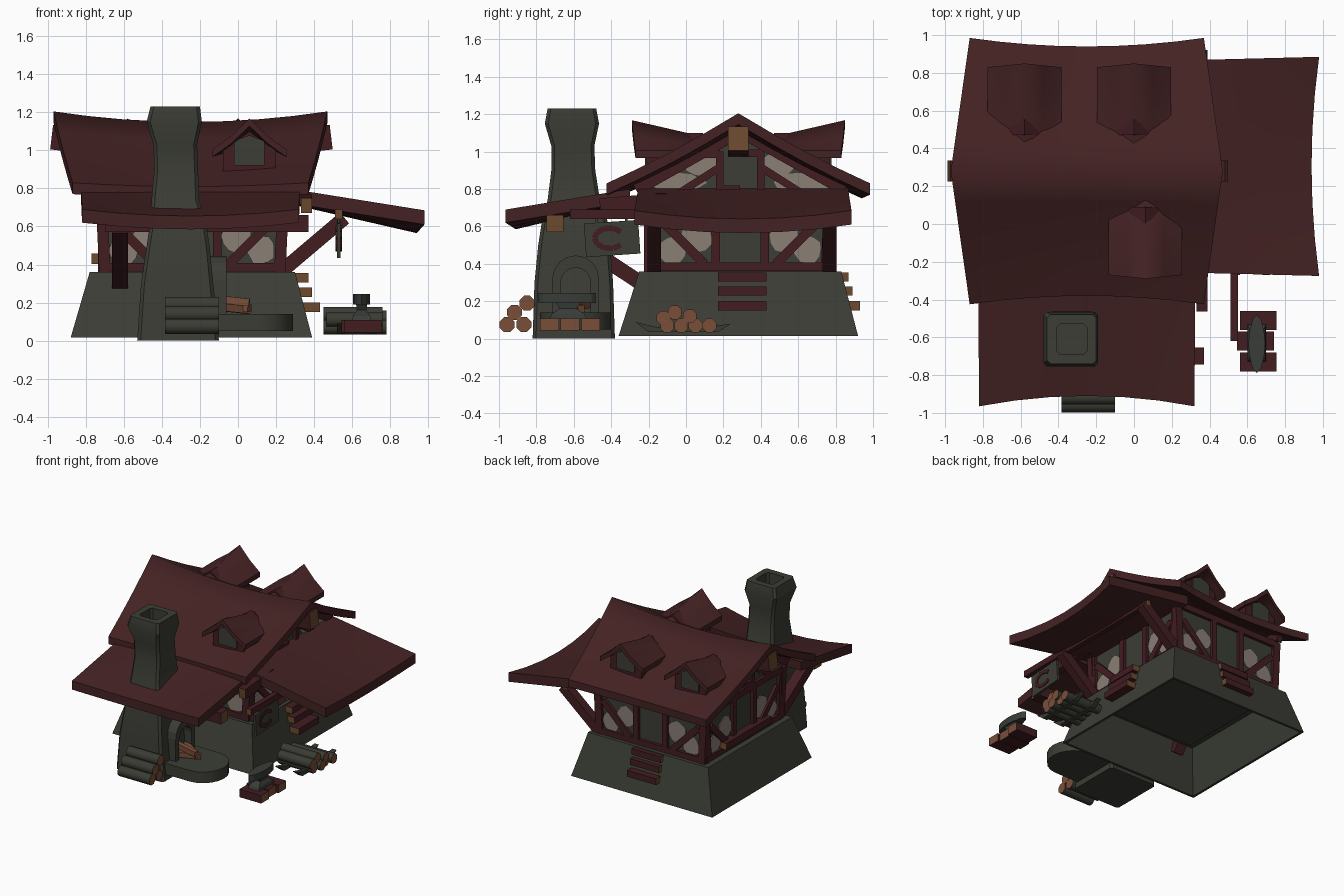
import bpy, bmesh, math, random
from mathutils import Vector as V

if "Cube" in bpy.data.objects:
    bpy.data.objects.remove(bpy.data.objects["Cube"])
random.seed(4)

def mat(name, r, g, b):
    m = bpy.data.materials.new(name)
    m.diffuse_color = [((c / 255 + .055) / 1.055) ** 2.4 for c in (r, g, b)] + [1]
    m.use_nodes = True
    m.node_tree.nodes["Principled BSDF"].inputs["Base Color"].default_value = m.diffuse_color
    return m
ROOF = mat("roof_red", 68, 34, 35)
TIMBER = mat("dark_timber", 66, 29, 33)
STONE = mat("grey_stone", 59, 61, 53)
PLASTER = mat("pale_plaster", 138, 126, 117)
TAN = mat("cut_wood", 108, 74, 46)
LOGEND = mat("log_end", 122, 78, 57)
BARK = mat("bark", 58, 59, 51)
IRON = mat("iron", 56, 60, 56)

def finish(name, bm, m, end=None, angle=None):
    bmesh.ops.recalc_face_normals(bm, faces=bm.faces)
    if angle:
        for f in bm.faces:
            f.smooth = True
        for e in bm.edges:
            e.smooth = e.calc_face_angle(3) < math.radians(angle)
    me = bpy.data.meshes.new(name)
    bm.to_mesh(me)
    me.materials.append(m)
    if end:
        me.materials.append(end)
    bpy.context.collection.objects.link(bpy.data.objects.new(name, me))

def loft(name, rings, m, end=None, angle=None):
    """Skin a stack of equal rings; both caps can take a second colour."""
    bm = bmesh.new()
    rs = [[bm.verts.new(p) for p in r] for r in rings]
    n = len(rs[0])
    for a, b in zip(rs, rs[1:]):
        for i in range(n):
            bm.faces.new((a[i], a[(i + 1) % n], b[(i + 1) % n], b[i]))
    for r in (rs[0], rs[-1]):
        bm.faces.new(r).material_index = 1 if end else 0
    finish(name, bm, m, end, angle)

def prism(name, pts, vec, m, end=None, angle=None):
    loft(name, [[V(p) for p in pts], [V(p) + V(vec) for p in pts]], m, end, angle)

def beam(name, p, q, w, h, m=TIMBER, end=None, hint=(0, 0, 1)):
    """Box from p to q, h thick along the hint direction and w wide across it."""
    p, q = V(p), V(q)
    s = (q - p).cross(V(hint)).normalized()
    n = s.cross(q - p).normalized()
    prism(name, [p + s * w / 2 * a + n * h / 2 * b for a, b in ((-1, -1), (1, -1), (1, 1), (-1, 1))], q - p, m, end)

def slab(name, f, nu, nv, th):
    """Curved roof sheet f(u, v) with a vertical thickness, smooth on top and flat on the rim."""
    bm = bmesh.new()
    g = [[[bm.verts.new(V(f(i / nu, j / nv)) - V((0, 0, k * th))) for j in range(nv + 1)]
          for i in range(nu + 1)] for k in (0, 1)]
    for k in g:
        for i in range(nu):
            for j in range(nv):
                bm.faces.new((k[i][j], k[i + 1][j], k[i + 1][j + 1], k[i][j + 1])).smooth = True
    rim = [(i, 0) for i in range(nu)] + [(nu, j) for j in range(nv)] + \
          [(i, nv) for i in range(nu, 0, -1)] + [(0, j) for j in range(nv, 0, -1)]
    for (a, b), (c, d) in zip(rim, rim[1:] + rim[:1]):
        bm.faces.new((g[0][a][b], g[0][c][d], g[1][c][d], g[1][a][b]))
    finish(name, bm, ROOF)

def rect(z, x0, x1, y0, y1, c=0.0):
    """Rectangle ring at height z, corners chamfered when c > 0."""
    if not c:
        return [(x0, y0, z), (x1, y0, z), (x1, y1, z), (x0, y1, z)]
    return [(x0 + c, y0, z), (x1 - c, y0, z), (x1, y0 + c, z), (x1, y1 - c, z),
            (x1 - c, y1, z), (x0 + c, y1, z), (x0, y1 - c, z), (x0, y0 + c, z)]

def lerp(a, b, t):
    return a + (b - a) * t

# stone base, hollow underneath, and house walls with gables
loft("stone_base", [rect(.34, -.76, .28, -.23, .81), rect(.015, -.86, .37, -.34, .9),
                    rect(.015, -.88, .39, -.36, .92), rect(.36, -.78, .3, -.25, .83)], STONE)
prism("house_walls", [(-.71, -.2, .33), (-.71, .78, .33), (-.71, .78, .8), (-.71, .29, 1.09),
                      (-.71, -.2, .8)], (.94, 0, 0), STONE)

# half timbering, in wall coordinates (side, s along, z up)
OUT = {"right": (1, 0, 0), "left": (-1, 0, 0), "front": (0, -1, 0), "back": (0, 1, 0)}
def on(side, s, z):
    return {"right": (.23, .29 + s, z), "left": (-.71, .29 + s, z),
            "front": (-.24 + s, -.2, z), "back": (-.24 + s, .78, z)}[side]
def timber(side, s0, z0, s1, z1, w=.045):
    beam(side + "_wall_timber", on(side, s0, z0), on(side, s1, z1), w, .05, hint=OUT[side])
def patch(side, s, z, a, b):
    pts = []
    for i in range(12):
        t, r = i * math.tau / 12, random.uniform(.9, 1.12)
        pts.append(on(side, s + a * r * math.cos(t), z + b * r * math.sin(t)))
    prism(side + "_plaster", pts, V(OUT[side]) * .008, PLASTER)
for side in OUT:
    timber(side, -.48, .385, .48, .385)
    timber(side, -.48, .76, .48, .76, .05)
    for k in (-1, 1):
        timber(side, k * .46, .36, k * .48, .78, .06)
        timber(side, k * .13, .38, k * .13, .76)
        timber(side, k * .43, .64, k * .19, .4, .05)
        patch(side, k * .36, .475, .075, .075)
        patch(side, k * .23, .55, .08, .085)
        if side in ("right", "left"):
            timber(side, k * .11, .77, k * .11, 1.0, .04)
            timber(side, k * .56, .8, 0, 1.115, .075)
            timber(side, k * .34, .77, k * .12, .91, .04)
            timber(side, 0, .99 if k > 0 else .8, k * .12, .99 if k > 0 else .8, .04)
            patch(side, k * .34, .835, .15, .05)
            patch(side, k * .2, .93, .1, .065)

# main roof, sagging in the middle
def main_roof(u, v):
    t, b = 2 * u - 1, 2 * v - 1
    a = abs(b)
    return (-.25 + t * (.72 - .1 * a), .28 + b * (.66 + .045 * t * t),
            lerp(1.15 + .055 * t * t, .81 + .02 * t * t, a) - .015 * math.sin(math.pi * a))
slab("main_roof", main_roof, 8, 8, .06)
def lean_to(u, v):
    t = 2 * u - 1
    return (-.25 + t * (.575 - .005 * v), lerp(-.3, -.91 - .055 * t * t, v), lerp(.8, .655 + .035 * t * t, v))
slab("forge_roof", lean_to, 6, 3, .07)
def porch(u, v):
    t = 2 * u - 1
    return (lerp(.2, .94 + .04 * t * t, v), .305 + t * (.56 + .02 * v), lerp(.81, .64 + .045 * t * t, v))
slab("porch_roof", porch, 6, 3, .075)

# dormers: one in front, two behind (mirrored about the ridge)
for cx, k in ((.06, -1), (-.58, 1), (0, 1)):
    def dormer(u, v):
        b = 2 * v - 1
        a = abs(b)
        return (cx + .195 * b, .28 + k * lerp(.57 - .02 * a, .1, u),
                lerp(lerp(1.168, 1.06, u), 1.005, a) - .012 * math.sin(math.pi * a))
    slab("dormer_roof", dormer, 3, 4, .04)
    y = .28 + k * .49
    prism("dormer_body", [(cx - .14, y, .85), (cx + .14, y, .85), (cx + .14, y, 1.0),
                          (cx, y, 1.1), (cx - .14, y, 1.0)], (0, -k * .3, 0), TIMBER)
    prism("dormer_window", [(cx - .08, y, .92), (cx + .08, y, .92), (cx + .08, y, 1.05),
                            (cx, y, 1.08), (cx - .08, y, 1.05)], (0, k * .009, 0), STONE)

# ridge beam ends, lean-to and porch supports
for k in (-1, 1):
    beam("ridge_beam_end", (-.245 + k * .4, .28, 1.03), (-.245 + k * .735, .28, 1.07), .11, .13, TIMBER, TAN)
beam("forge_roof_beam", (-.7, -.7, .615), (.37, -.7, .615), .09, .09, TIMBER, TAN)
beam("forge_side_beam", (.36, -.46, .71), (.36, -.1, .74), .06, .08, TIMBER, TAN)
beam("forge_brace", (-.62, -.2, .27), (-.62, -.7, .6), .085, .08)
for y in (-.17, .765):
    beam("porch_brace", (.2, y, .34), (.56, y, .645), .07, .075, TIMBER, TAN)
beam("porch_purlin", (.53, -.62, .665), (.53, .8, .665), .04, .05, TIMBER, TAN)

# steps on the right and back, sill on the left
for x, z in ((.37, .33), (.39, .255), (.43, .175)):
    beam("right_step", (x - .06, .17, z), (x - .06, .43, z), .12, .05, TIMBER, TAN)
    beam("back_step", (-.38, x + .44, z), (-.12, x + .44, z), .12, .05, TIMBER, TAN)
beam("left_sill", (-.735, 0, .43), (-.735, .58, .43), .07, .055, TIMBER, TAN)

# forge and chimney in one stack, with an open flue
loft("forge_chimney", [rect(*r, .018) for r in (
    (0, -.53, -.1, -.82, -.38), (.3, -.51, -.13, -.81, -.39), (.5, -.48, -.15, -.79, -.405), (.63, -.46, -.17, -.77, -.42),
    (.74, -.455, -.205, -.74, -.46), (.9, -.44, -.21, -.72, -.485), (1.03, -.445, -.215, -.72, -.49),
    (1.15, -.48, -.19, -.755, -.465), (1.23, -.46, -.2, -.74, -.48), (1.23, -.41, -.25, -.69, -.53),
    (1.1, -.41, -.25, -.69, -.53))], STONE, None, 30)
# arched fire mouth
def arch(r, z1):
    top = [(-.59 - r * math.cos(math.pi * i / 8), z1 + r * math.sin(math.pi * i / 8)) for i in range(9)]
    return [(-.59 - r, .08)] + top + [(-.59 + r, .08)]
prism("fire_arch", [(-.17, y, z) for y, z in arch(.125, .32) + arch(.08, .3)[::-1]], (.11, 0, 0), STONE)
# round-ended hearth with firewood
disc = [(.11 + .18 * math.sin(math.pi * i / 10), -.59 - .19 * math.cos(math.pi * i / 10), .05) for i in range(11)]
prism("hearth", [(-.2, -.78, .05)] + disc + [(-.2, -.4, .05)], (0, 0, .09), STONE, None, 30)
for y0, y1, z in ((-.68, -.56, .16), (-.5, -.6, .17), (-.6, -.62, .2)):
    beam("firewood", (-.13, y0, z + .02), (.06, y1, z), .04, .04, LOGEND)

# log piles
def log(x0, x1, y, z, r=.043):
    prism("log", [(x0, y + r * math.cos(math.pi * (i + .5) / 4), z + r * math.sin(math.pi * (i + .5) / 4))
                  for i in range(8)], (x1 - x0, 0, 0), BARK, LOGEND, 50)
for y, z in ((-.957, .075), (-.867, .075), (-.917, .14), (-.85, .19)):
    log(-.385, -.1, y, z)
for i, (y, z) in enumerate(((-.1, .07), (-.025, .07), (.05, .07), (.125, .07), (-.12, .11), (.02, .12), (-.06, .14))):
    log(.45 + .015 * (i % 3), .76 + .02 * (i % 2), y, z, .04)
for x in (.52, .68):
    prism("log_rack", [(x, -.27, .09), (x, -.2, .035), (x, .17, .035), (x, .24, .08), (x, .1, .06), (x, -.15, .06)],
          (.04, 0, 0), BARK)

# anvil on a plank block
for y, dx in ((-.73, 0), (-.62, -.015), (-.51, 0)):
    beam("anvil_plank", (.56 + dx, y, .075), (.755 + dx, y, .075), .1, .065, TIMBER, LOGEND)
loft("anvil_foot", [rect(z, .65 - a, .65 + a, -.63 - b, -.63 + b)
                    for z, a, b in ((.105, .05, .1), (.13, .045, .09), (.16, .025, .045), (.2, .03, .07))], IRON)
prism("anvil_top", [(.65 + .045 * math.sin(t), -.635 - .155 * math.cos(t) * abs(math.cos(t)) ** .3, .19)
                    for t in [i * math.pi / 6 for i in range(12)]], (0, 0, .055), IRON)

# hanging sign with a horseshoe plate
beam("sign_board", (.53, -.54, .525), (.53, -.25, .545), .02, .18, STONE)
for y in (-.48, -.32):
    beam("sign_hanger", (.53, y, .6), (.53, y, .66), .012, .012, IRON, hint=(1, 0, 0))
shoe = [(.53, -.41 + .08 * math.cos(t), .537 + .055 * math.sin(t)) for t in [.7 + i * .61 for i in range(9)]]
for p, q in zip(shoe, shoe[1:]):
    beam("horseshoe_plate", p, q, .03, .032, hint=(1, 0, 0))
